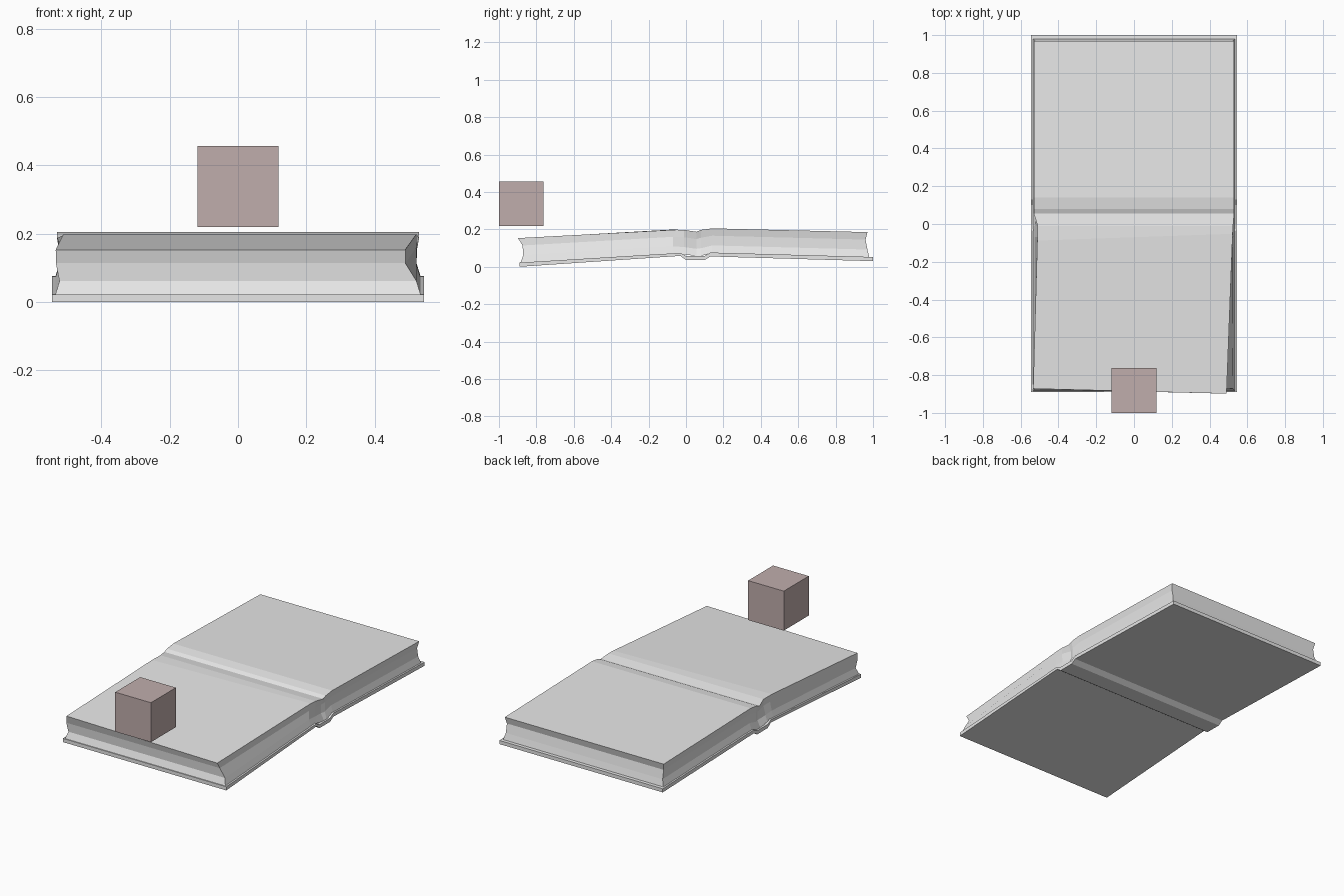
import bpy, bmesh

if "Cube" in bpy.data.objects:
    bpy.data.objects.remove(bpy.data.objects["Cube"], do_unlink=True)


def make_material(name, rgb):
    m = bpy.data.materials.new(name)
    m.use_nodes = True
    m.diffuse_color = (*rgb, 1)
    m.node_tree.nodes["Principled BSDF"].inputs["Base Color"].default_value = (*rgb, 1)
    return m


def finish(name, bm, mat):
    bmesh.ops.recalc_face_normals(bm, faces=bm.faces)
    mesh = bpy.data.meshes.new(name)
    bm.to_mesh(mesh)
    bm.free()
    mesh.materials.append(mat)
    ob = bpy.data.objects.new(name, mesh)
    bpy.context.collection.objects.link(ob)
    return ob


paper = make_material("pale grey", (0.8, 0.8, 0.8))
dusty = make_material("dusty brown", (0.53, 0.42, 0.415))

# Cover: bent board profile (y, z bottom, z top) extruded along x
cover = [(-0.89, 0.0, 0.022), (-0.03, 0.058, 0.074), (0.0, 0.036, 0.058),
         (0.10, 0.036, 0.058), (0.13, 0.055, 0.076), (1.0, 0.03, 0.052)]
bm = bmesh.new()
rows = [[bm.verts.new((x, y, z)) for y, lo, hi in cover for z in (lo, hi)]
        for x in (-0.545, 0.545)]
a, b = rows
for i in range(len(cover) - 1):
    p = 2 * i
    for r in rows:
        bm.faces.new((r[p], r[p + 1], r[p + 3], r[p + 2]))
    for q in (p, p + 1):
        bm.faces.new((a[q], a[q + 2], b[q + 2], b[q]))
for q in (0, len(cover) * 2 - 2):
    bm.faces.new((a[q], a[q + 1], b[q + 1], b[q]))
finish("cover", bm, paper)

# Page block stations: y, z bottom, z top
stations = [(-0.885, 0.022, 0.153), (-0.07, 0.071, 0.198), (-0.01, 0.066, 0.197),
            (0.055, 0.057, 0.187), (0.08, 0.057, 0.197), (0.14, 0.075, 0.205),
            (0.975, 0.052, 0.185)]
# Page block levels: height fraction, half width, front y, back y
levels = [(0.0, 0.535, -0.885, 0.980), (0.3, 0.523, -0.870, 0.970),
          (0.7, 0.523, -0.874, 0.960), (1.0, 0.530, -0.885, 0.970)]
CREASE, LAST = 3, len(stations) - 1


def page_point(k, j, side):
    frac, half, front, back = levels[k]
    y, lo, hi = stations[j]
    y = front if j == 0 else back if j == LAST else y
    x = side * half
    z = lo + (hi - lo) * frac
    if j < CREASE and k >= 2:      # upper sheets of the front half sit askew
        t = min(1, max(0, (0.0 - y) / 0.885))
        x = 0.525 - 0.035 * t if side > 0 else -0.51 - 0.024 * t
        if k == 3:
            y += -0.013 * side if j == 0 else 0.018 * side if j == 1 else 0.0
    if j == CREASE and k in (1, 2):  # pinched gutter
        x *= 0.985
    return x, y, z


bm = bmesh.new()
v = {(k, j, s): bm.verts.new(page_point(k, j, s))
     for k in range(4) for j in range(LAST + 1) for s in (-1, 1)}
for j in range(LAST):
    for k in (0, 3):
        bm.faces.new((v[k, j, -1], v[k, j, 1], v[k, j + 1, 1], v[k, j + 1, -1]))
    for s in (-1, 1):
        for k in range(3):
            bm.faces.new((v[k, j, s], v[k, j + 1, s], v[k + 1, j + 1, s], v[k + 1, j, s]))
for j in (0, LAST):
    for k in range(3):
        bm.faces.new((v[k, j, -1], v[k, j, 1], v[k + 1, j, 1], v[k + 1, j, -1]))
finish("pages", bm, paper)

# Floating block above the front edge
bm = bmesh.new()
bmesh.ops.create_cube(bm, size=0.238)
bmesh.ops.translate(bm, verts=bm.verts, vec=(0, -0.881, 0.338))
finish("floating_block", bm, dusty)
